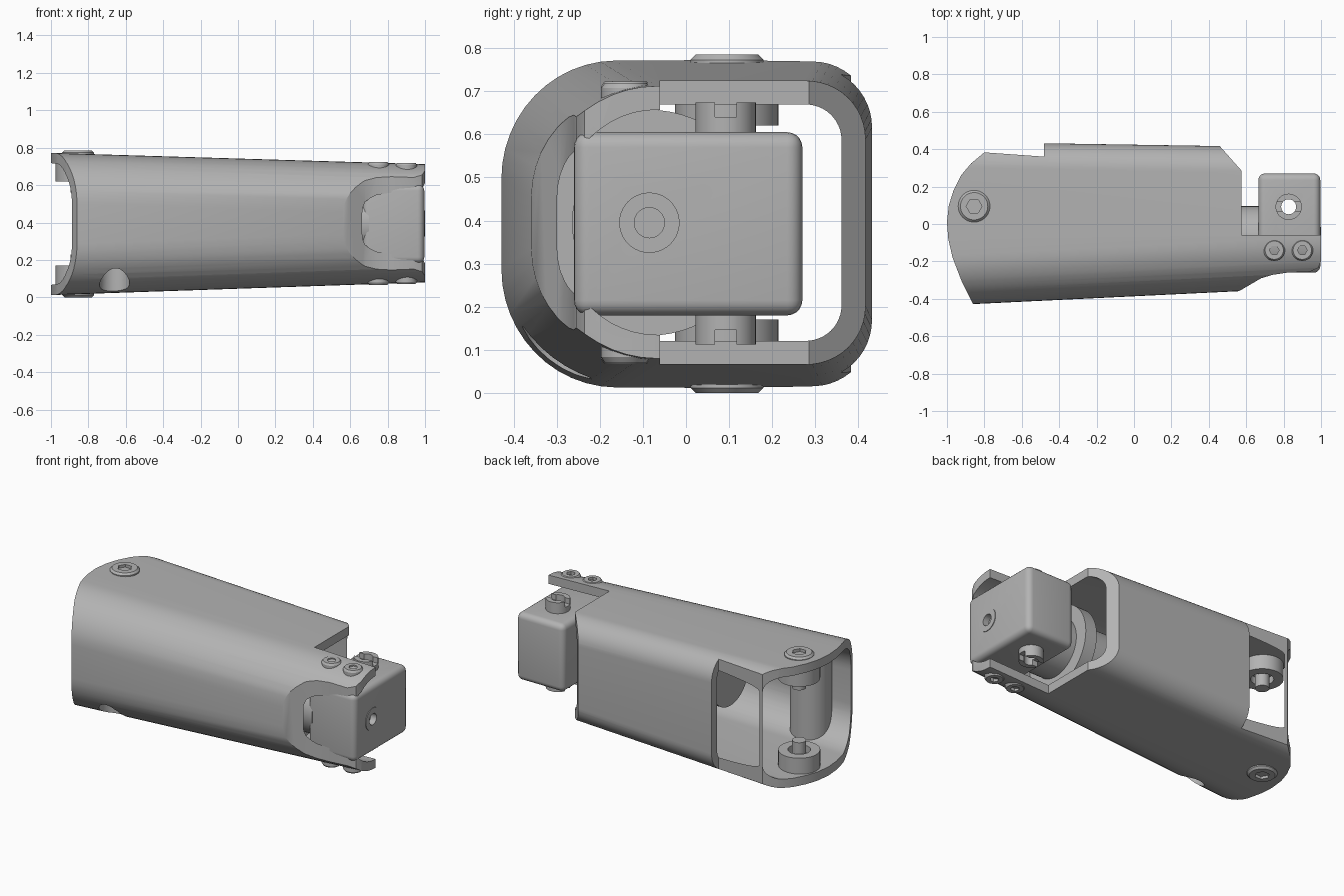
import bpy, bmesh, math
from mathutils import Vector

cube = bpy.data.objects.get("Cube")
if cube:
    bpy.data.objects.remove(cube, do_unlink=True)

grey = bpy.data.materials.new("plain_grey")
grey.use_nodes = True
grey.diffuse_color = (0.45, 0.45, 0.45, 1)
grey.node_tree.nodes["Principled BSDF"].inputs["Base Color"].default_value = (0.45, 0.45, 0.45, 1)


def bridge(name, ring_a, ring_b):
    """Closed solid between two matching rings of points."""
    bm = bmesh.new()
    a = [bm.verts.new(p) for p in ring_a]
    b = [bm.verts.new(p) for p in ring_b]
    bm.faces.new(a)
    bm.faces.new(b)
    n = len(a)
    for i in range(n):
        j = (i + 1) % n
        bm.faces.new((a[i], a[j], b[j], b[i]))
    bmesh.ops.recalc_face_normals(bm, faces=bm.faces)
    mesh = bpy.data.meshes.new(name)
    bm.to_mesh(mesh)
    bm.free()
    mesh.materials.append(grey)
    ob = bpy.data.objects.new(name, mesh)
    bpy.context.collection.objects.link(ob)
    return ob


def cyl(name, u, v, r, a, b, axis="z", n=40, r2=None):
    """Cylinder from a to b; (u, v) is (x, y) for axis z or (y, z) for axis x."""
    def ring(t, rad):
        pts = []
        for i in range(n):
            ang = 2 * math.pi * i / n
            p, q = u + rad * math.cos(ang), v + rad * math.sin(ang)
            pts.append((p, q, t) if axis == "z" else (t, p, q))
        return pts
    return bridge(name, ring(a, r), ring(b, r2 or r))


def box(name, lo, hi):
    foot = [(lo[0], lo[1]), (hi[0], lo[1]), (hi[0], hi[1]), (lo[0], hi[1])]
    return bridge(name, [(x, y, lo[2]) for x, y in foot], [(x, y, hi[2]) for x, y in foot])


def bake(ob):
    dg = bpy.context.evaluated_depsgraph_get()
    mesh = bpy.data.meshes.new_from_object(ob.evaluated_get(dg))
    ob.modifiers.clear()
    ob.data = mesh


def combine(ob, tool, op="DIFFERENCE", keep=False):
    m = ob.modifiers.new("combine", "BOOLEAN")
    m.operation, m.solver, m.object = op, "EXACT", tool
    bake(ob)
    if not keep:
        bpy.data.objects.remove(tool, do_unlink=True)


def smooth(ob):
    bpy.ops.object.select_all(action="DESELECT")
    ob.select_set(True)
    bpy.context.view_layer.objects.active = ob
    bpy.ops.object.shade_smooth_by_angle(angle=math.radians(30))


# Tapered sleeve section: large corners at the front, small ones at the back
def section(x, inset):
    t = (x + 1) / 2
    mix = lambda a, b: a + (b - a) * t
    y0, y1 = mix(-0.435, -0.338) + inset, mix(0.44, 0.408) - inset
    z0, z1 = mix(0.012, 0.08) + inset, mix(0.772, 0.712) - inset
    big, small = 0.27 - inset, 0.14 - inset
    corners = [(y1 - small, z1 - small, small), (y0 + big, z1 - big, big),
               (y0 + big, z0 + big, big), (y1 - small, z0 + small, small)]
    pts = []
    for k, (cy, cz, r) in enumerate(corners):
        for i in range(13):
            a = math.pi / 2 * (k + i / 12)
            pts.append((x, cy + r * math.cos(a), cz + r * math.sin(a)))
    return pts


def loft(name, inset, reach):
    return bridge(name, section(-reach, inset), section(reach, inset))


# Sleeve: outer loft, hollowed, then trimmed to its plan outline
sleeve = loft("sleeve", 0, 1.05)
combine(sleeve, loft("hollow", 0.055, 1.2))
plan = [(-0.86, -0.43), (-0.92, -0.31), (-0.97, -0.18), (-0.993, -0.08), (-1, 0.01),
        (-0.99, 0.1), (-0.965, 0.18), (-0.925, 0.26), (-0.87, 0.325), (-0.8, 0.383),
        (-0.48, 0.36), (-0.48, 0.5), (0.41, 0.5), (0.46, 0.415), (0.575, 0.285),
        (0.575, -0.06), (1, -0.06), (1, -0.2), (0.985, -0.235), (0.94, -0.255),
        (0.82, -0.26), (0.74, -0.272), (0.68, -0.29), (0.62, -0.325), (0.56, -0.36),
        (0.5, -0.5), (-0.83, -0.5)]
combine(sleeve, bridge("trim", [(x, y, -0.2) for x, y in plan],
                       [(x, y, 1) for x, y in plan]), "INTERSECT")

# Column inside the front corner, with a blind hole from below
column = cyl("corner_column", -0.66, -0.3, 0.12, 0, 0.74)
combine(column, loft("limit", 0.01, 1.05), "INTERSECT")
for part in (sleeve, column):
    combine(part, cyl("hole", -0.66, -0.3, 0.08, -0.1, 0.24))

# Cylinder body running out of the sleeve, with its collar
shaft = cyl("shaft", -0.085, 0.395, 0.18, -0.25, 0.7, "x", 64)
collar = cyl("collar", -0.085, 0.395, 0.262, 0.42, 0.5, "x", 64)

# Rounded end block with a cross hole and a small front port
block = box("end_block", (0.665, -0.26, 0.18), (0.996, 0.27, 0.605))
bev = block.modifiers.new("round", "BEVEL")
bev.width, bev.segments = 0.035, 5
bake(block)
port = cyl("port_ring", -0.085, 0.395, 0.07, 0.98, 1.0, "x")
for part in (block, port):
    combine(part, cyl("bore", -0.085, 0.395, 0.035, 0.96, 1.1, "x"))

# Slotted pivot sleeve through the block
pivot = cyl("pivot_sleeve", 0.827, 0.092, 0.07, 0.112, 0.674)
for part in (block, pivot):
    combine(part, cyl("bore", 0.827, 0.092, 0.04, -0.1, 1))
for z in (0.1, 0.64):
    combine(pivot, box("slot", (0.7, 0.067, z), (0.95, 0.117, z + 0.046)))

parts = [sleeve, column, shaft, collar, block, port, pivot]


# Flanged screw with a socket; side is +1 for top and -1 for underside
def screw(name, x, y, r, z, side, depth, hole, sides):
    head = cyl(name, x, y, r, z - side * depth, z - side * 0.012)
    combine(head, cyl("rim", x, y, r, z - side * 0.012, z, r2=r * 0.86), "UNION")
    combine(head, cyl("socket", x, y, hole, z - side * 0.03, z + side * 0.05, n=sides))
    parts.append(head)


for side, label in ((1, "top"), (-1, "bottom")):
    z = lambda h: 0.395 + side * h
    screw(label + "_pivot_screw", -0.855, 0.095, 0.085, 0.3925 + side * 0.3925, side, 0.05, 0.042, 6)
    for i, x in enumerate((0.75, 0.9)):
        screw(f"{label}_arm_screw_{i + 1}", x, -0.14, 0.057, z(0.328 - 0.004 * i), side, 0.04, 0.026, 6)
    # Inner boss with a recess and a pin
    boss = cyl(label + "_boss", -0.855, 0.095, 0.12, z(0.225), z(0.34))
    combine(boss, cyl("recess", -0.855, 0.095, 0.065, z(0.2), z(0.27)))
    pin = cyl(label + "_pin", -0.855, 0.095, 0.04, z(0.165), z(0.3))
    parts += [boss, pin]

for part in parts:
    smooth(part)
